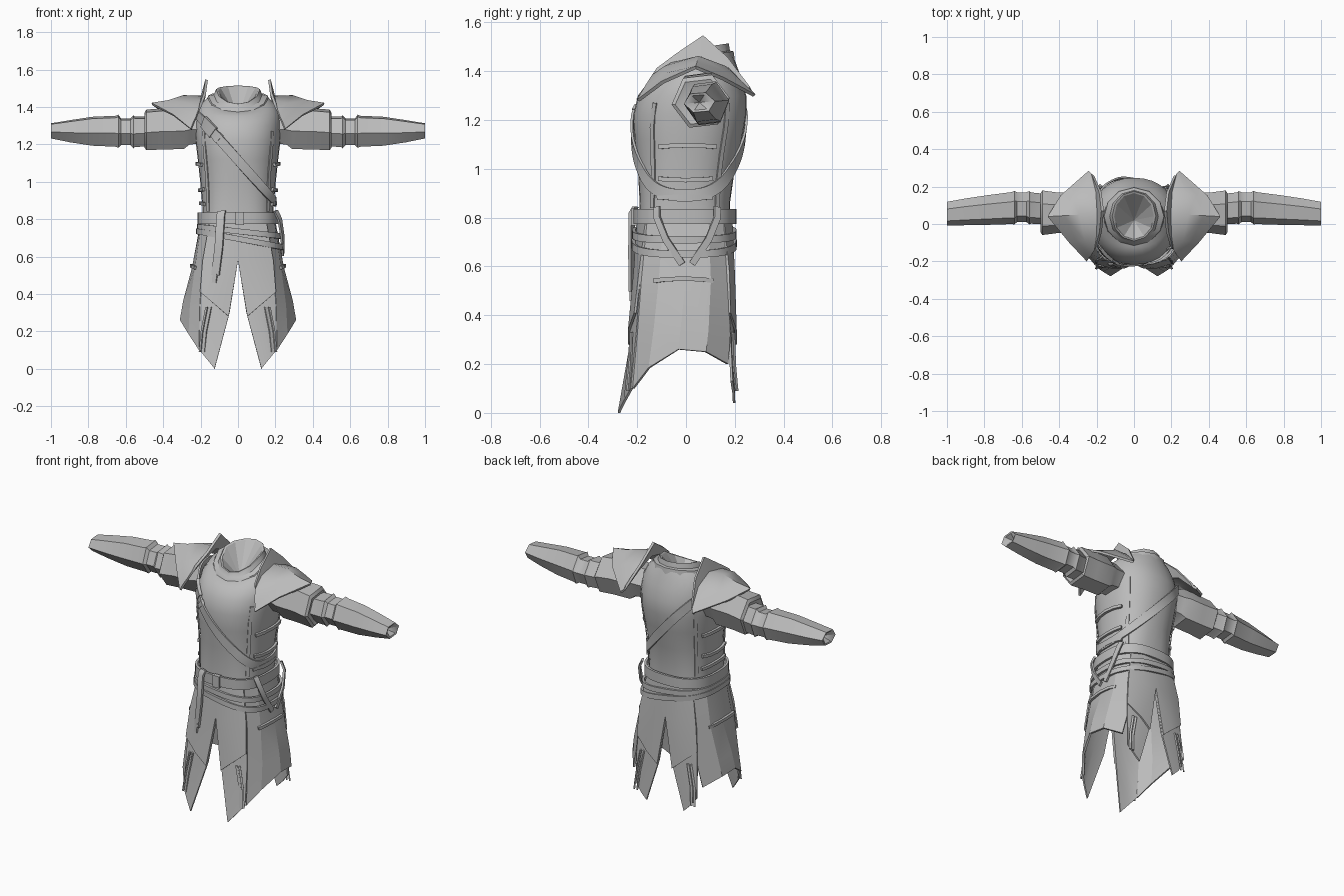
import bpy, bmesh, math
from mathutils import Vector

grey = bpy.data.materials.new("plain_grey")
grey.diffuse_color = (0.5, 0.5, 0.5, 1)


def finish(name, verts, faces, mirror=False, thick=0, angle=35):
    """Make an object, optionally mirrored and thickened, with sharp edges kept."""
    me = bpy.data.meshes.new(name)
    me.from_pydata([tuple(v) for v in verts], [], faces)
    bm = bmesh.new()
    bm.from_mesh(me)
    bmesh.ops.recalc_face_normals(bm, faces=bm.faces)
    bm.to_mesh(me)
    bm.free()
    me.materials.append(grey)
    ob = bpy.data.objects.new(name, me)
    bpy.context.collection.objects.link(ob)
    bpy.ops.object.select_all(action='DESELECT')
    bpy.context.view_layer.objects.active = ob
    ob.select_set(True)
    if mirror:
        ob.modifiers.new("mirror", 'MIRROR')
        bpy.ops.object.modifier_apply(modifier="mirror")
    if thick:
        m = ob.modifiers.new("thickness", 'SOLIDIFY')
        m.thickness, m.offset = thick, 0
        bpy.ops.object.modifier_apply(modifier="thickness")
    bpy.ops.object.shade_smooth_by_angle(angle=math.radians(angle))
    return ob


def sheet(name, rows, thick, angle=35):
    """Mirrored cloth or plate sheet from a few rows of points."""
    n = len(rows[0])
    faces = [(i * n + j, i * n + j + 1, (i + 1) * n + j + 1, (i + 1) * n + j)
             for i in range(len(rows) - 1) for j in range(n - 1)]
    return finish(name, [p for r in rows for p in r], faces, True, thick, angle)


def tube(name, rings, start=None, end=None, mirror=False, angle=35):
    """Loft closed rings; start and end are apex points of fan caps."""
    n = len(rings[0])
    verts = [p for r in rings for p in r]
    faces = [(i * n + j, i * n + (j + 1) % n, (i + 1) * n + (j + 1) % n, (i + 1) * n + j)
             for i in range(len(rings) - 1) for j in range(n)]
    for apex, base in ((start, 0), (end, (len(rings) - 1) * n)):
        if apex:
            verts.append(apex)
            faces += [(base + j, base + (j + 1) % n, len(verts) - 1) for j in range(n)]
    return finish(name, verts, faces, mirror, 0, angle)


def ribbon(name, pts, width, thick, closed=False, mirror=False, lift=0):
    """Flat strap along a path, facing away from the body axis."""
    pts = [Vector(p) for p in pts]
    n, verts = len(pts), []
    for i, p in enumerate(pts):
        a = pts[(i - 1) % n] if closed else pts[max(i - 1, 0)]
        b = pts[(i + 1) % n] if closed else pts[min(i + 1, n - 1)]
        out = Vector((p.x, p.y - 0.02, 0)).normalized()
        w = (b - a).cross(out).normalized() * width / 2
        p = p + out * lift
        verts += [p - w, p + w, p + w + out * thick, p - w + out * thick]
    faces = []
    for i in range(n if closed else n - 1):
        k = (i + 1) % n
        faces += [(4 * i + j, 4 * i + (j + 1) % 4, 4 * k + (j + 1) % 4, 4 * k + j) for j in range(4)]
    if not closed:
        faces += [(0, 1, 2, 3), tuple(range(4 * n - 4, 4 * n))]
    return finish(name, verts, faces, mirror)


# Body sections: height, half width, front y, back y, roundness
BODY = [(0.5, 0.25, -0.205, 0.185, 0.7), (0.7, 0.212, -0.2, 0.185, 0.7), (0.77, 0.192, -0.192, 0.18, 0.7),
        (0.86, 0.19, -0.19, 0.18, 0.75), (1.0, 0.202, -0.197, 0.2, 0.88), (1.12, 0.215, -0.212, 0.23, 0.9),
        (1.22, 0.227, -0.217, 0.247, 0.9), (1.3, 0.23, -0.197, 0.247, 0.92), (1.37, 0.222, -0.16, 0.225, 0.95),
        (1.42, 0.195, -0.13, 0.205, 0.97), (1.45, 0.16, -0.11, 0.19, 1)]


def oval(a, z, hw, yf, yb, power=0.8, tilt=0):
    """Point on a rounded section; the front half tilts down more than the back rises."""
    c, s = math.cos(a), math.sin(a)
    x = math.copysign(abs(c) ** power, c) * hw
    y = (yf + yb) / 2 + math.copysign(abs(s) ** power, s) * (yb - yf) / 2
    d = y - 0.04
    return Vector((x, y, z + tilt * (d if d < 0 else 0.25 * d)))


def on_body(a, z):
    for lo, hi in zip(BODY, BODY[1:]):
        if z <= hi[0]:
            break
    f = min(max((z - lo[0]) / (hi[0] - lo[0]), 0), 1)
    return oval(a, z, *[p + (q - p) * f for p, q in zip(lo[1:], hi[1:])])


def loop(height, slope, n=40):
    """Closed path around the body on a plane tilted sideways."""
    pts = []
    for i in range(n):
        a, z = math.tau * i / n, height
        for _ in range(12):
            z = height - slope * on_body(a, z).x
        pts.append(on_body(a, z))
    return pts


# Torso with neckline
TURN = [math.tau * i / 32 for i in range(32)]
tilts = {1.37: 0.1, 1.42: 0.3, 1.45: 0.5}
tube("torso", [[oval(a, *s, tilts.get(s[0], 0)) for a in TURN] for s in BODY[2:]], start=(0, 0, 0.77))

# Collar and its deep faceted lining
NECK = [math.tau * (i + 0.5) / 12 + math.pi / 12 for i in range(12)]


def neck_ring(z, hw, yf, yb, t):
    return [oval(a, z, hw, yf, yb, 1, t) for a in NECK]


tube("collar", [neck_ring(*r) for r in
                ((1.425, 0.168, -0.125, 0.2, 0.5), (1.46, 0.16, -0.115, 0.195, 0.55),
                 (1.465, 0.13, -0.1, 0.18, 0.55), (1.494, 0.117, -0.09, 0.175, 0.6),
                 (1.49, 0.106, -0.082, 0.165, 0.6))])
tube("neck_lining", [neck_ring(1.49, 0.106, -0.082, 0.165, 0.6)], end=(0, 0.02, 1.34), angle=5)

# Raised edges of the breastplate and backplate
for label, a in (("front", -0.68), ("back", 0.68)):
    ribbon("side_seam_" + label, [on_body(a, z) for z in (0.84, 0.95, 1.06, 1.17, 1.27)],
           0.02, 0.006, mirror=True)

# Skirt panels: front, side, back
front = [[(0, -0.19, 0.8), (0.08, -0.187, 0.8), (0.145, -0.155, 0.8)],
         [(0, -0.2, 0.58), (0.09, -0.203, 0.58), (0.185, -0.18, 0.58)],
         [(0.045, -0.222, 0.3), (0.12, -0.225, 0.32), (0.202, -0.2, 0.32)],
         [(0.125, -0.275, 0.0), (0.165, -0.25, 0.05), (0.205, -0.222, 0.1)]]
sheet("front_skirt_panel", front, 0.01)
back = [[(0, 0.18, 0.8), (0.08, 0.177, 0.8), (0.145, 0.15, 0.8)],
        [(0, 0.186, 0.58), (0.09, 0.186, 0.58), (0.185, 0.165, 0.58)],
        [(0.045, 0.192, 0.3), (0.12, 0.19, 0.32), (0.202, 0.178, 0.32)],
        [(0.125, 0.197, 0.04), (0.165, 0.195, 0.08), (0.205, 0.187, 0.13)]]
sheet("back_skirt_panel", back, 0.01)
sheet("side_skirt_panel", [
    [(0.145, -0.155, 0.8), (0.187, -0.09, 0.8), (0.192, 0, 0.8), (0.187, 0.09, 0.8), (0.145, 0.15, 0.8)],
    [(0.187, -0.18, 0.54), (0.225, -0.11, 0.54), (0.24, 0, 0.54), (0.232, 0.1, 0.54), (0.187, 0.165, 0.54)],
    [(0.2, -0.195, 0.33), (0.252, -0.13, 0.34), (0.288, -0.02, 0.36), (0.28, 0.09, 0.34), (0.202, 0.178, 0.32)],
    [(0.205, -0.215, 0.1), (0.26, -0.15, 0.185), (0.305, -0.03, 0.26), (0.297, 0.08, 0.25), (0.23, 0.17, 0.2)]],
    0.012, 14)

# Shorter overlay flaps with slanted hems
for label, s, y in (("front", 1, (-0.195, -0.21, -0.233)), ("back", -1, (0.185, 0.195, 0.203))):
    sheet(label + "_overlay_flap", [
        [(0, y[0], 0.8), (0.08, y[0], 0.8), (0.148, y[0] + 0.035 * s, 0.8)],
        [(0, y[1], 0.58), (0.09, y[1], 0.58), (0.188, y[1] + 0.022 * s, 0.58)],
        [(0.05, y[2], 0.28), (0.12, y[2], 0.34), (0.202, y[2] + 0.025 * s, 0.41)]], 0.01)
    # Hem straps on the lower flaps
    for k, x in enumerate((0.145, 0.165)):
        ribbon(f"{label}_hem_strap_{k}", [(x, y[2] + 0.012 * s, 0.33),
               (x + 0.025, y[2] + 0.008 * s, 0.2), (x + 0.035, y[2] - 0.002 * s, 0.09)],
               0.012, 0.008, mirror=True)

# Belts
ribbon("main_belt", loop(0.805, 0), 0.06, 0.014, True, lift=0.012)
ribbon("upper_slung_belt", loop(0.735, 0.12), 0.03, 0.014, True, lift=0.011)
ribbon("lower_slung_belt", loop(0.695, 0.2), 0.03, 0.014, True, lift=0.009)
ribbon("belt_buckle", [(-0.012, -0.2, 0.803), (0.028, -0.2, 0.803)], 0.07, 0.026)
ribbon("belt_tail", [(-0.085, -0.2, 0.845), (-0.09, -0.217, 0.82), (-0.1, -0.217, 0.65),
                     (-0.118, -0.215, 0.5)], 0.045, 0.012)
ribbon("belt_tail_tip", [(-0.118, -0.215, 0.52), (-0.124, -0.215, 0.46)], 0.025, 0.012)

# Shoulder sash with buckle
sash = loop(1.115, 1.16, 80)
ribbon("shoulder_sash", sash, 0.05, 0.01, True, lift=0.003)
ribbon("sash_buckle", [p for p in sash if p.y < 0 and -0.18 < p.x < -0.12], 0.065, 0.018)
ribbon("sash_keeper", [p for p in sash if p.y < 0 and -0.115 < p.x < -0.085], 0.055, 0.016)

# Crossed hanging straps on one hip
for label, y0, y1 in (("front", -0.115, -0.015), ("back", 0.125, 0.025)):
    ribbon("hip_strap_" + label, [(0.196, y0, 0.845), (0.218, y0, 0.8),
           (0.232, y0 * 0.65 + y1 * 0.35, 0.71), (0.234, y1, 0.61)], 0.028, 0.012)

# Lacing straps on the flanks
for k, (z, rise) in enumerate(((1.09, 0.006), (0.96, -0.006), (0.88, 0.006), (0.54, 0.01))):
    ribbon(f"flank_strap_{k}", [on_body(a, z + rise * math.cos(3 * a))
           for a in (-0.5, -0.25, 0, 0.25, 0.5)], 0.018, 0.016, mirror=True)


# Sleeves
def hexes(sections, turn=0.12):
    return [[(x, y + ry * math.cos(turn + math.pi * j / 3), z + rz * math.sin(turn + math.pi * j / 3))
             for j in range(6)] for x, y, z, ry, rz in sections]


tube("upper_sleeve", hexes([(0.18, 0.05, 1.29, 0.1, 0.09), (0.26, 0.055, 1.29, 0.1, 0.1),
                            (0.29, 0.06, 1.285, 0.108, 0.12), (0.4, 0.06, 1.283, 0.108, 0.12),
                            (0.49, 0.06, 1.277, 0.12, 0.118), (0.5, 0.06, 1.275, 0.105, 0.1)]),
     start=(0.18, 0.04, 1.29), end=(0.46, 0.07, 1.27), mirror=True)
tube("forearm_sleeve", hexes([(0.4, 0.075, 1.27, 0.08, 0.085), (0.55, 0.085, 1.267, 0.084, 0.088),
                              (0.56, 0.087, 1.267, 0.09, 0.096), (0.575, 0.09, 1.267, 0.08, 0.078),
                              (0.625, 0.09, 1.267, 0.08, 0.078), (0.64, 0.087, 1.27, 0.09, 0.096),
                              (0.655, 0.085, 1.27, 0.086, 0.09), (0.78, 0.075, 1.27, 0.08, 0.084),
                              (0.9, 0.065, 1.27, 0.072, 0.064), (1.0, 0.055, 1.272, 0.064, 0.044),
                              (0.997, 0.055, 1.272, 0.052, 0.034)]),
     start=(0.4, 0.075, 1.27), end=(0.95, 0.055, 1.272), mirror=True)

# Shoulder plates with raised inner flange and pointed tip
sheet("shoulder_plate", [
    [(0.2, -0.12, 1.41), (0.178, -0.04, 1.47), (0.168, 0.07, 1.545), (0.18, 0.17, 1.455), (0.22, 0.26, 1.335)],
    [(0.21, -0.135, 1.38), (0.196, -0.06, 1.43), (0.193, 0.06, 1.455), (0.2, 0.17, 1.41), (0.227, 0.265, 1.315)],
    [(0.225, -0.16, 1.34), (0.262, -0.085, 1.415), (0.29, 0.05, 1.456), (0.275, 0.16, 1.415), (0.232, 0.27, 1.31)],
    [(0.237, -0.175, 1.315), (0.305, -0.09, 1.385), (0.37, 0.045, 1.43), (0.33, 0.155, 1.395), (0.237, 0.275, 1.305)],
    [(0.25, -0.195, 1.28), (0.345, -0.095, 1.355), (0.46, 0.04, 1.415), (0.39, 0.15, 1.37), (0.24, 0.28, 1.3)]],
    0.014, 42)
